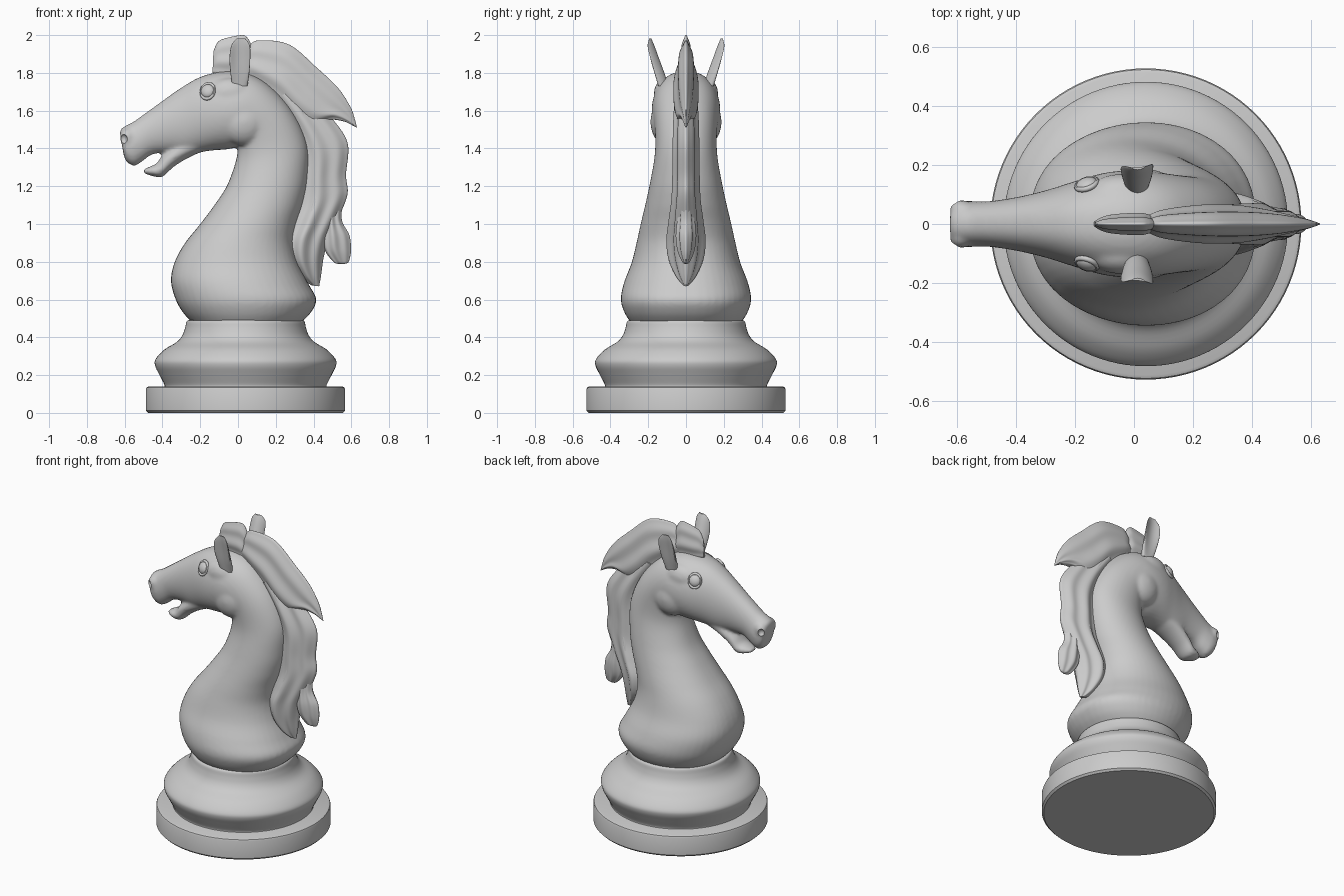
import bpy, bmesh
from math import sin, cos, pi, copysign, radians
from mathutils import Vector, Matrix


def smooth_rows(rows, steps):
    """Catmull-Rom interpolation through rows of numbers."""
    out = []
    for i in range(len(rows) - 1):
        a, b = rows[max(i - 1, 0)], rows[i]
        c, d = rows[i + 1], rows[min(i + 2, len(rows) - 1)]
        for k in range(steps):
            t = k / steps
            out.append([q + .5 * t * (r - p + t * (2*p - 5*q + 4*r - s + t * (3*(q - r) + s - p)))
                        for p, q, r, s in zip(a, b, c, d)])
    return out + [list(rows[-1])]


def loft(bm, rows, steps=6, n=48, e=1.0, taper=0.0, ridge=0.0, warp=None):
    """Skin oval sections; each row is x1, z1, x2, z2, half width in y."""
    rings = []
    for x1, z1, x2, z2, w in smooth_rows(rows, steps):
        ring = []
        for k in range(n):
            u = 2 * pi * k / n
            c, s = cos(u), sin(u)
            y = w * copysign(abs(s) ** e, s) * (1 - taper * c) * (1 + ridge * cos(7 * u))
            p = Vector(((x1 + x2) / 2 + (x2 - x1) / 2 * c, y, (z1 + z2) / 2 + (z2 - z1) / 2 * c))
            ring.append(bm.verts.new(warp(p) if warp else p))
        rings.append(ring)
    for a, b in zip(rings, rings[1:]):
        for k in range(n):
            j = (k + 1) % n
            bm.faces.new((a[k], a[j], b[j], b[k]))
    bm.faces.new(rings[0])
    bm.faces.new(rings[-1])


def ball(bm, centre, radii, rot=Matrix()):
    m = Matrix.Translation(centre) @ rot @ Matrix.Diagonal((*radii, 1))
    bmesh.ops.create_uvsphere(bm, u_segments=32, v_segments=16, radius=1, matrix=m)


def finish(name, bm, angle=40):
    bmesh.ops.recalc_face_normals(bm, faces=bm.faces[:])
    me = bpy.data.meshes.new(name)
    bm.to_mesh(me)
    bm.free()
    ob = bpy.data.objects.new(name, me)
    bpy.context.collection.objects.link(ob)
    shade(ob, angle)
    return ob


def shade(ob, angle):
    bpy.ops.object.select_all(action='DESELECT')
    ob.select_set(True)
    bpy.context.view_layer.objects.active = ob
    bpy.ops.object.shade_smooth_by_angle(angle=radians(angle))


def lathe(name, profile, steps):
    bm = bmesh.new()
    loft(bm, [(.04 - r, z, .04 + r, z, r) for r, z in profile], steps, 96)
    return finish(name, bm, 35)


# Turned base
lathe("base_disc", [(.515, 0), (.527, .012), (.527, .125), (.523, .135), (.512, .14)], 1)
lathe("base_collar", [(.43, .135), (.43, .15), (.458, .205), (.479, .25), (.476, .285), (.43, .335),
                      (.365, .375), (.335, .41), (.32, .45), (.312, .484), (.295, .492)], 4)

# Chest, neck, skull and upper muzzle in one sweep
bm = bmesh.new()
loft(bm, [(-.24, .475, .33, .475, .29), (-.29, .53, .385, .53, .325), (-.33, .6, .415, .6, .345),
          (-.355, .7, .375, .68, .328), (-.335, .8, .32, .79, .288), (-.28, .9, .295, .9, .262),
          (-.2, 1.0, .31, 1.0, .24), (-.125, 1.1, .345, 1.11, .215), (-.06, 1.2, .37, 1.24, .19),
          (-.015, 1.32, .37, 1.42, .165), (0, 1.4, .29, 1.6, .165), (-.01, 1.405, .16, 1.74, .175),
          (-.06, 1.395, .04, 1.80, .182), (-.13, 1.39, -.08, 1.807, .172),
          (-.2, 1.38, -.2, 1.778, .145), (-.28, 1.365, -.31, 1.715, .115),
          (-.36, 1.375, -.42, 1.637, .092), (-.45, 1.37, -.51, 1.572, .078),
          (-.51, 1.33, -.555, 1.54, .077), (-.55, 1.308, -.585, 1.525, .077),
          (-.59, 1.33, -.618, 1.505, .068), (-.605, 1.365, -.626, 1.485, .045)], e=.85)
# Lower jaw
loft(bm, [(-.15, 1.4, -.15, 1.5, .09), (-.26, 1.352, -.29, 1.45, .085), (-.34, 1.303, -.39, 1.375, .075),
          (-.40, 1.25, -.43, 1.322, .068), (-.45, 1.253, -.465, 1.305, .058),
          (-.497, 1.268, -.503, 1.287, .03)])
# Cheeks, brows and nostril flares
for s in (-1, 1):
    ball(bm, (.03, s * .1, 1.54), (.125, .088, .125))
    ball(bm, (-.04, s * .1, 1.69), (.12, .07, .085))
    ball(bm, (-.585, s * .045, 1.455), (.04, .037, .05))
body = finish("horse_body", bm)
mod = body.modifiers.new("fuse", 'REMESH')
mod.mode, mod.voxel_size = 'VOXEL', .011
soft = body.modifiers.new("soften", 'SMOOTH')
soft.iterations, soft.factor = 5, .5
for m in ("fuse", "soften"):
    bpy.ops.object.modifier_apply(modifier=m)

# Nostril hollows
bm = bmesh.new()
for s in (-1, 1):
    ball(bm, (-.608, s * .078, 1.45), (.022, .024, .026))
cutter = finish("nostril_cutter", bm)
cutter.hide_render = True
cut = body.modifiers.new("nostrils", 'BOOLEAN')
cut.operation, cut.object = 'DIFFERENCE', cutter
bpy.context.view_layer.objects.active = body
bpy.ops.object.modifier_apply(modifier="nostrils")
bpy.data.objects.remove(cutter)
shade(body, 50)

# Eyes with lids, and cupped ears
for s, side in ((-1, "near"), (1, "far")):
    rot = Vector((-.3, s * .85, .35)).to_track_quat('Z', 'X').to_matrix().to_4x4()
    bm = bmesh.new()
    ball(bm, (-.16, s * .132, 1.703), (.038, .038, .024), rot)
    finish(side + "_eye", bm)

    bm = bmesh.new()
    rings = []
    for i in range(40):
        a = 2 * pi * i / 40
        ring = []
        for j in range(10):
            b = 2 * pi * j / 10
            r = 1 + .2 * cos(b)
            p = Vector((.043 * r * cos(a), .037 * r * sin(a), .009 * sin(b)))
            # almond corners run along x in the world
            q = rot @ p
            ring.append(bm.verts.new(q + Vector((-.16, s * .135, 1.703))))
        rings.append(ring)
    for i in range(40):
        a, b = rings[i], rings[(i + 1) % 40]
        for j in range(10):
            k = (j + 1) % 10
            bm.faces.new((a[j], a[k], b[k], b[j]))
    finish(side + "_eyelid", bm)

    bm = bmesh.new()
    loft(bm, [(-.03, 1.73, .05, 1.73, .028), (-.04, 1.80, .06, 1.80, .024), (-.045, 1.88, .065, 1.88, .016),
              (-.035, 1.945, .062, 1.945, .01), (-.008, 1.982, .038, 1.982, .004)], n=32,
         warp=lambda p: Vector((p.x, p.y + s * (.125 + .27 * (p.z - 1.75) + 9 * (p.x - .01) ** 2), p.z)))
    finish(side + "_ear", bm, 60)

# Mane: overlapping locks, thick at the neck and thin at the free edge
locks = {
    "forelock": [(-.135, 1.80, -.13, 1.915, .008), (-.11, 1.79, -.105, 1.965, .02),
                 (-.07, 1.78, -.06, 1.985, .028), (.01, 1.77, .02, 2.0, .032),
                 (.045, 1.76, .05, 1.985, .028), (.06, 1.76, .07, 1.95, .02)],
    "mane_crest": [(.04, 1.76, .06, 1.945, .025), (.1, 1.72, .11, 1.972, .042),
                   (.2, 1.63, .27, 1.95, .055), (.28, 1.54, .42, 1.825, .055),
                   (.36, 1.5, .53, 1.72, .045), (.47, 1.55, .595, 1.62, .028),
                   (.56, 1.543, .617, 1.56, .015), (.618, 1.515, .63, 1.51, .004)],
    "mane_fall": [(.17, 1.66, .36, 1.73, .05), (.28, 1.5, .49, 1.57, .058), (.325, 1.36, .58, 1.43, .06),
                  (.335, 1.22, .572, 1.26, .062), (.32, 1.1, .58, 1.16, .066), (.285, 1.0, .54, 1.05, .078),
                  (.25, .9, .485, .93, .088), (.265, .8, .455, .83, .078), (.325, .72, .44, .73, .045),
                  (.39, .675, .43, .67, .01)],
    "mane_back_tip": [(.45, 1.14, .555, 1.12, .03), (.46, 1.02, .55, 1.02, .04),
                      (.45, .93, .59, .94, .046), (.46, .86, .598, .86, .038),
                      (.505, .80, .588, .805, .018), (.535, .788, .575, .79, .006)],
}
for name, rows in locks.items():
    bm = bmesh.new()
    loft(bm, rows, 8, 64, taper=.4, ridge=.12)
    finish(name, bm, 60)
# Raised strands following the mane
bm = bmesh.new()
loft(bm, [(.2, 1.70, .24, 1.75, .05), (.31, 1.55, .36, 1.6, .065), (.38, 1.38, .44, 1.4, .066),
          (.40, 1.22, .45, 1.22, .07), (.36, 1.05, .42, 1.06, .085), (.31, .92, .37, .93, .1),
          (.31, .82, .36, .82, .09), (.36, .73, .39, .73, .05)], n=24)
finish("mane_strand", bm, 60)
